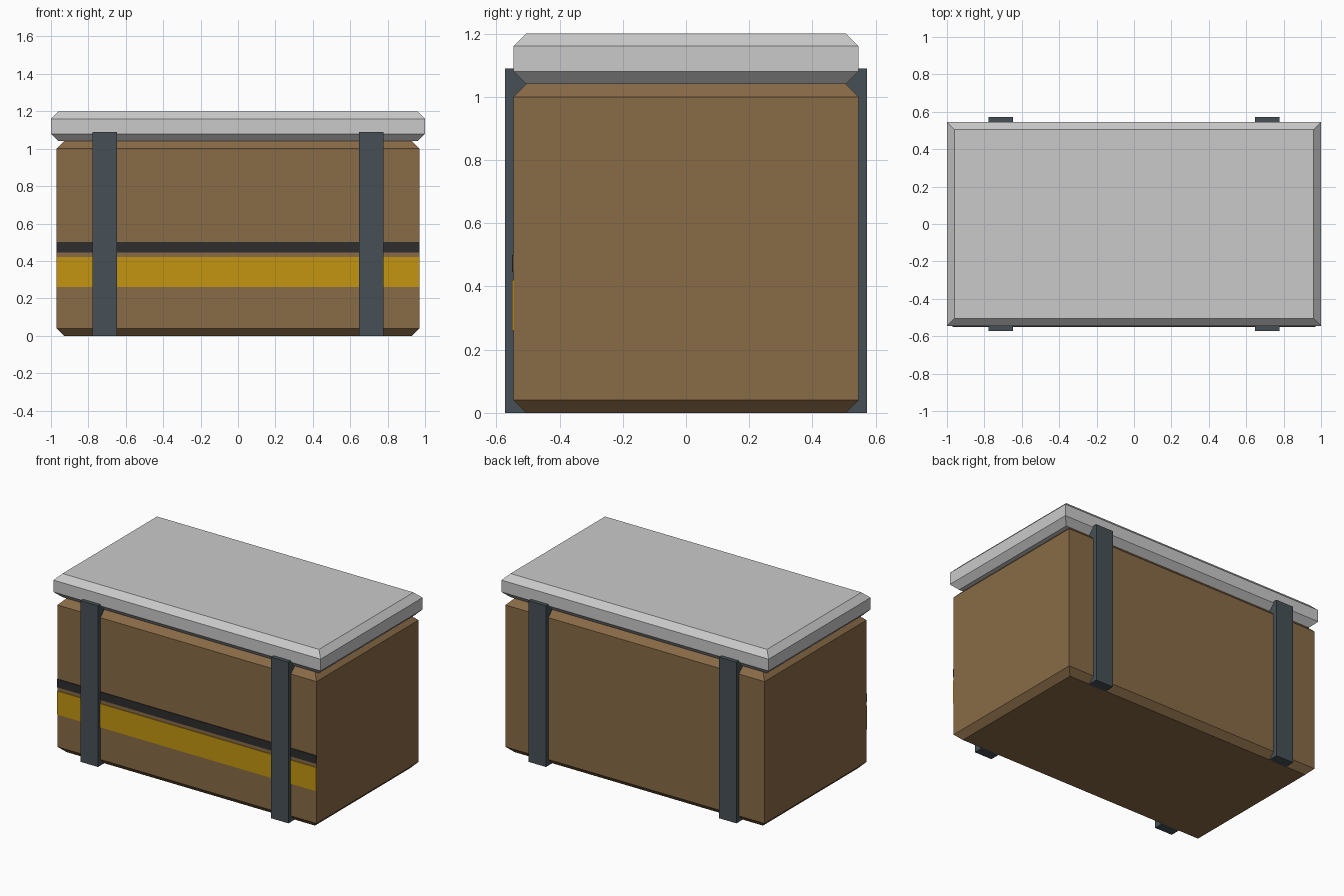
import bpy
import bmesh

if "Cube" in bpy.data.objects:
    bpy.data.objects.remove(bpy.data.objects["Cube"], do_unlink=True)


def material(name, rgb):
    mat = bpy.data.materials.new(name)
    mat.use_nodes = True
    mat.diffuse_color = (*rgb, 1)
    mat.node_tree.nodes["Principled BSDF"].inputs["Base Color"].default_value = (*rgb, 1)
    return mat


brown = material("crate brown", (0.25, 0.145, 0.062))
grey = material("lid grey", (0.59, 0.59, 0.59))
slate = material("strap slate", (0.061, 0.081, 0.092))
yellow = material("stripe yellow", (0.55, 0.30, 0.005))
black = material("stripe black", (0.026, 0.026, 0.028))


def box(name, low, high, mat, chamfer=0):
    """Box between two corners; the chamfer cuts only the top and bottom rims."""
    bm = bmesh.new()
    bmesh.ops.create_cube(bm, size=1)
    for v in bm.verts:
        v.co = [high[i] if v.co[i] > 0 else low[i] for i in range(3)]
    if chamfer:
        caps = [f for f in bm.faces if abs(f.normal.z) > 0.9]
        # A sunk ring on each cap, with the cap kept at full height
        bmesh.ops.inset_individual(bm, faces=caps, thickness=chamfer, use_even_offset=True)
        inner = {v for f in caps for v in f.verts}
        middle = (low[2] + high[2]) / 2
        for v in bm.verts:
            if v not in inner:
                v.co.z += -chamfer if v.co.z > middle else chamfer
    bmesh.ops.recalc_face_normals(bm, faces=bm.faces)
    mesh = bpy.data.meshes.new(name)
    bm.to_mesh(mesh)
    bm.free()
    mesh.materials.append(mat)
    obj = bpy.data.objects.new(name, mesh)
    bpy.context.scene.collection.objects.link(obj)
    return obj


half_depth = 0.545

# Crate and overhanging lid
box("crate_body", (-0.97, -half_depth, 0), (0.97, half_depth, 1.04), brown, 0.04)
box("lid", (-1, -half_depth, 1.04), (1, half_depth, 1.2), grey, 0.04)

# Painted stripes on the front
for name, bottom, top, mat in (("yellow_stripe", 0.26, 0.42, yellow),
                               ("black_stripe", 0.445, 0.5, black)):
    box(name, (-0.97, -half_depth - 0.005, bottom), (0.97, -half_depth + 0.002, top), mat)

# Vertical straps on the front and back
for side, x in (("right", -0.713), ("left", 0.713)):
    for end, y in (("front", -0.536), ("back", 0.536)):
        box(f"{end}_{side}_strap", (x - 0.065, y - 0.036, 0), (x + 0.065, y + 0.036, 1.09), slate)
